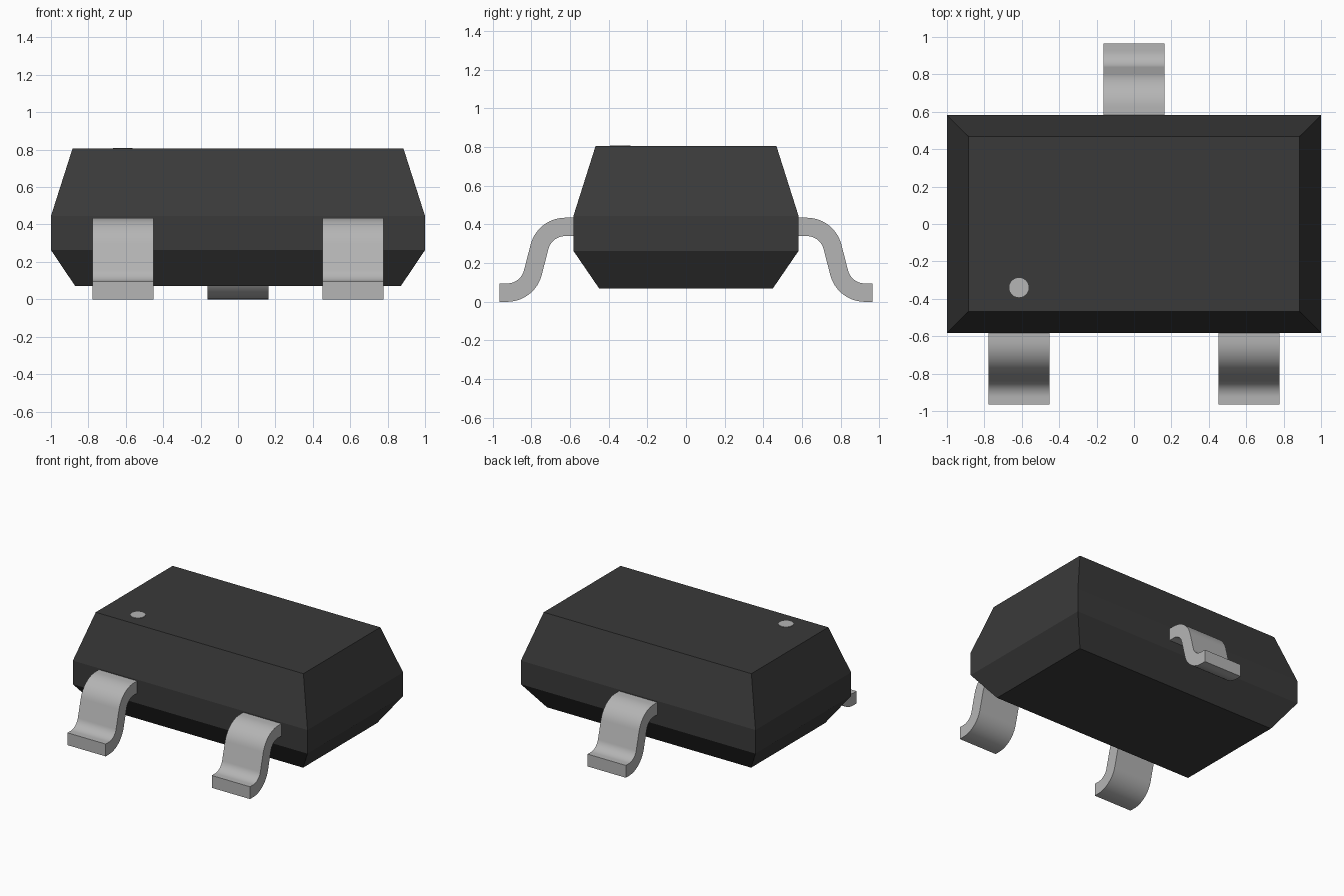
import bpy, bmesh, math

cube = bpy.data.objects.get("Cube")
if cube:
    bpy.data.objects.remove(cube, do_unlink=True)


def material(name, rgb, metallic=0.0):
    m = bpy.data.materials.new(name)
    m.use_nodes = True
    m.diffuse_color = (*rgb, 1)
    bsdf = next(n for n in m.node_tree.nodes if n.type == 'BSDF_PRINCIPLED')
    bsdf.inputs["Base Color"].default_value = (*rgb, 1)
    bsdf.inputs["Roughness"].default_value = 0.6
    return m


black = material("black_plastic", (0.042, 0.042, 0.042))
grey = material("light_grey_metal", (0.46, 0.46, 0.46))


def finish(bm, name, mat):
    bmesh.ops.recalc_face_normals(bm, faces=bm.faces)
    mesh = bpy.data.meshes.new(name)
    bm.to_mesh(mesh)
    bm.free()
    mesh.materials.append(mat)
    obj = bpy.data.objects.new(name, mesh)
    bpy.context.collection.objects.link(obj)
    return obj


# Package body: rectangular sections (z, half width, half depth) joined in a loft
SECTIONS = [(0.07, 0.87, 0.45), (0.263, 1.0, 0.582),
            (0.445, 1.0, 0.582), (0.805, 0.885, 0.468)]
bm = bmesh.new()
rings = [[bm.verts.new((sx * hx, sy * hy, z))
          for sx, sy in ((-1, -1), (1, -1), (1, 1), (-1, 1))]
         for z, hx, hy in SECTIONS]
for low, high in zip(rings, rings[1:]):
    for i in range(4):
        j = (i + 1) % 4
        bm.faces.new((low[i], low[j], high[j], high[i]))
bm.faces.new(rings[0])
bm.faces.new(rings[-1])
finish(bm, "body", black)

# Gull-wing lead profile: two opposite bends of one radius
THICK, WIDTH, RADIUS, BEND, STEPS = 0.095, 0.326, 0.137, math.radians(75), 12


def lead_outline():
    """Outline in the (outward distance, height) plane."""
    top, bottom = [(0.56, 0.435)], [(0.56, 0.34)]
    r_out, r_in = RADIUS + THICK / 2, RADIUS - THICK / 2
    for i in range(STEPS + 1):                      # shoulder bend
        a = BEND * i / STEPS
        s, c = math.sin(a), math.cos(a)
        top.append((0.625 + r_out * s, 0.2505 + r_out * c))
        bottom.append((0.625 + r_in * s, 0.2505 + r_in * c))
    for i in range(STEPS, -1, -1):                  # ankle bend
        a = BEND * i / STEPS
        s, c = math.sin(a), math.cos(a)
        top.append((0.925 - r_in * s, 0.1845 - r_in * c))
        bottom.append((0.925 - r_out * s, 0.1845 - r_out * c))
    top.append((0.965, 0.095))                      # toe
    bottom.append((0.965, 0.0))
    return top + bottom[::-1]


def make_lead(name, x, side):
    bm = bmesh.new()
    face = bm.faces.new([bm.verts.new((x - WIDTH / 2, side * d, z))
                         for d, z in lead_outline()])
    ext = bmesh.ops.extrude_face_region(bm, geom=[face], use_keep_orig=True)
    verts = [g for g in ext["geom"] if isinstance(g, bmesh.types.BMVert)]
    bmesh.ops.translate(bm, verts=verts, vec=(WIDTH, 0, 0))
    obj = finish(bm, name, grey)
    bpy.ops.object.select_all(action='DESELECT')
    obj.select_set(True)
    bpy.context.view_layer.objects.active = obj
    bpy.ops.object.shade_smooth_by_angle(angle=math.radians(30))


make_lead("front_right_lead", -0.615, -1)
make_lead("front_left_lead", 0.615, -1)
make_lead("back_lead", 0.0, 1)

# Orientation dot: thin disc on the top face
bm = bmesh.new()
bmesh.ops.create_cone(bm, cap_ends=True, segments=32, radius1=0.052,
                      radius2=0.052, depth=0.006)
bmesh.ops.translate(bm, verts=bm.verts, vec=(-0.615, -0.34, 0.806))
finish(bm, "orientation_dot", grey)
